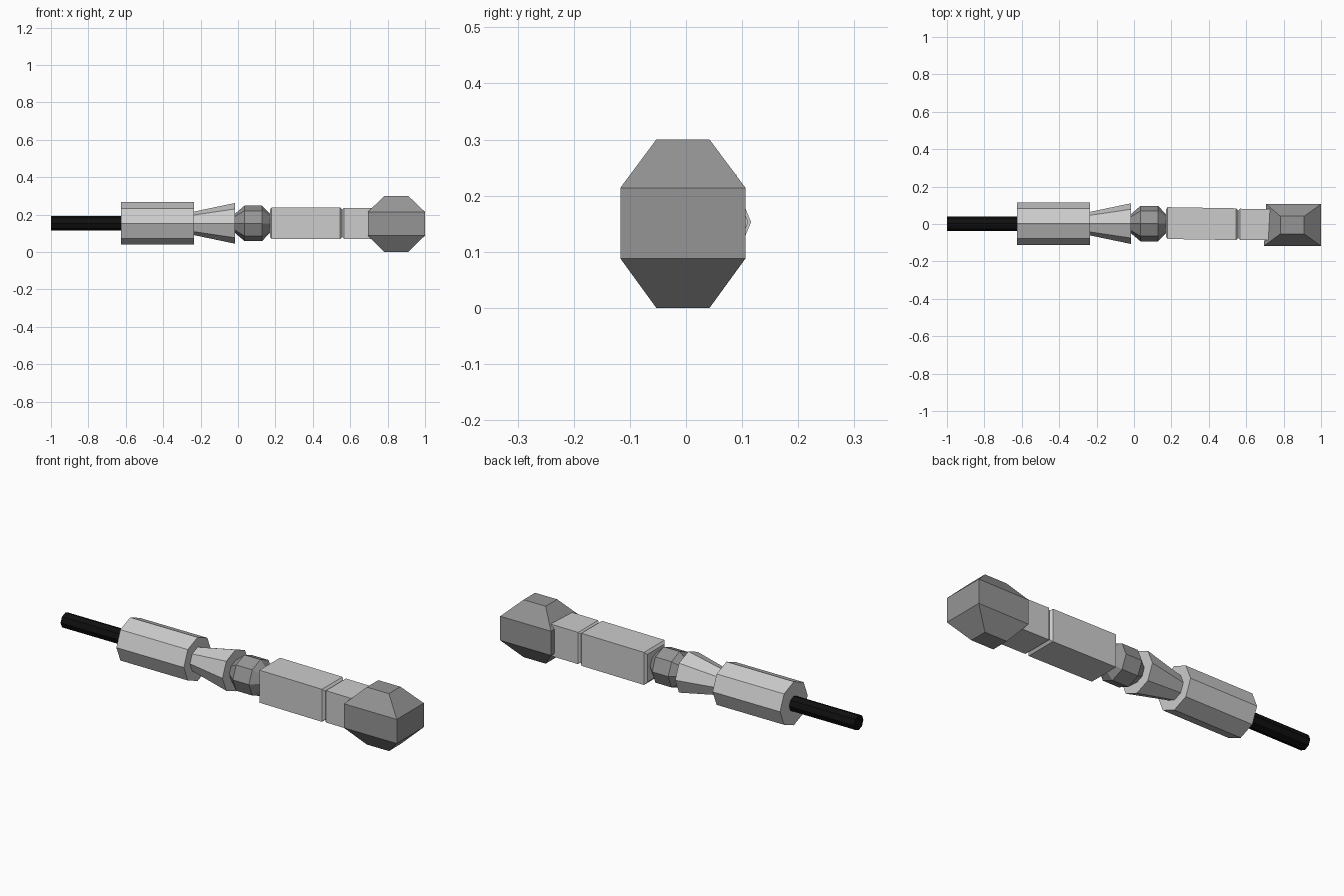
import bpy, math

if "Cube" in bpy.data.objects:
    bpy.data.objects.remove(bpy.data.objects["Cube"])

CZ = 0.153  # height of the long axis


def material(name, v):
    m = bpy.data.materials.new(name)
    m.diffuse_color = (v, v, v, 1)
    m.use_nodes = True
    m.node_tree.nodes["Principled BSDF"].inputs["Base Color"].default_value = m.diffuse_color
    return m


def loft(name, rings, mat=None):
    """Skin a list of equal-length point rings and cap both ends."""
    n = len(rings[0])
    verts = [p for r in rings for p in r]
    faces = [(k * n + i, k * n + (i + 1) % n, (k + 1) * n + (i + 1) % n, (k + 1) * n + i)
             for k in range(len(rings) - 1) for i in range(n)]
    faces += [tuple(reversed(range(n))), tuple(range(len(verts) - n, len(verts)))]
    me = bpy.data.meshes.new(name)
    me.from_pydata(verts, [], faces)
    me.update()
    ob = bpy.data.objects.new(name, me)
    bpy.context.collection.objects.link(ob)
    if mat:
        me.materials.append(mat)
    return ob


def turned(name, profile, mat=None, cy=0.002):
    """Eight-sided turned part along x; profile holds (x, radius)."""
    angles = [i * math.pi / 4 for i in range(8)]
    return loft(name, [[(x, cy + r * math.cos(a), CZ + r * math.sin(a)) for a in angles]
                       for x, r in profile], mat)


black = material("black", 0.005)
dark = material("dark_grey", 0.3)

# Rod, octagonal body, flared neck and faceted ball joint
turned("rod", [(-1, 0.039), (-0.6, 0.039)], black)
turned("body", [(-0.625, 0.114), (-0.235, 0.114)])
turned("flared_neck", [(-0.235, 0.063), (-0.015, 0.109)])
turned("ball_joint", [(-0.018, 0.05), (0.035, 0.095), (0.128, 0.095), (0.172, 0.05)], dark)


# Square grip and collar, turned very slightly about z, with bevelled ends
def square(x, h):
    cy = 0.005 - 0.016 * (x - 0.17)
    return [(x, cy + sy * h, CZ + sz * h) for sy, sz in ((-1, -1), (1, -1), (1, 1), (-1, 1))]


loft("grip", [square(0.17, 0.072), square(0.18, 0.085), square(0.546, 0.085), square(0.558, 0.072)])
loft("collar", [square(0.556, 0.072), square(0.567, 0.083), square(0.76, 0.083)])


# Head block tapering to small flat faces at top and bottom
def rect(x0, x1, y0, y1, z, skew=0.0):
    return [(x0, y0, z), (x1, y0, z), (x1, y1, z), (x0 + skew, y1, z)]


small, wide = (0.782, 0.91, -0.053, 0.042), (0.695, 1.0, -0.117, 0.106)
loft("head", [rect(*small, 0.0), rect(*wide, 0.088, 0.012),
              rect(*wide, 0.214, 0.012), rect(*small, 0.3)], dark)
